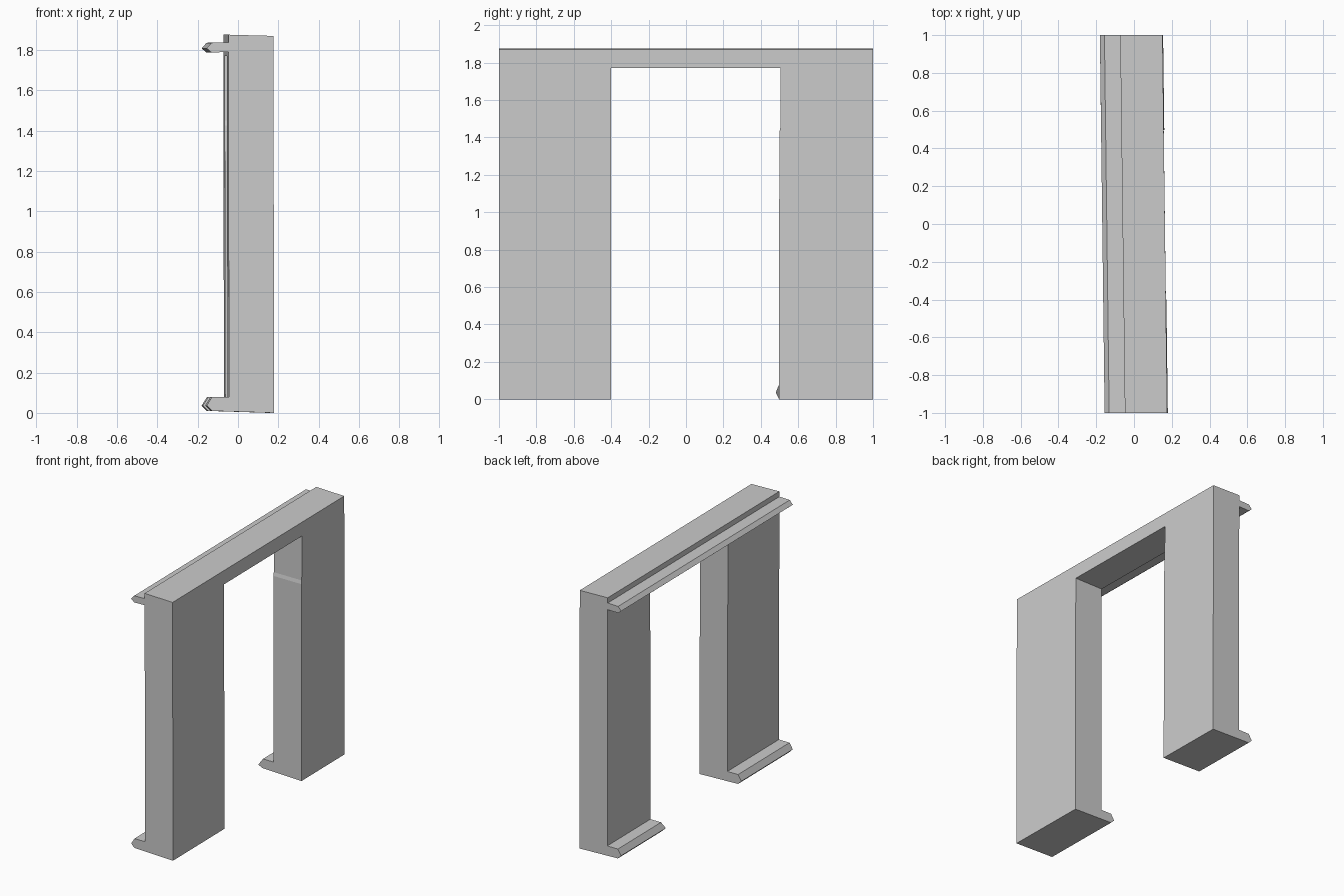
import bpy, bmesh

if "Cube" in bpy.data.objects:
    bpy.data.objects.remove(bpy.data.objects["Cube"])


def prism(name, pts, to_a, to_b):
    """Closed prism between two placements of the same 2D outline."""
    bm = bmesh.new()
    a = [bm.verts.new(to_a(*p)) for p in pts]
    b = [bm.verts.new(to_b(*p)) for p in pts]
    bm.faces.new(a)
    bm.faces.new(b[::-1])
    for i in range(len(pts)):
        j = (i + 1) % len(pts)
        bm.faces.new((a[j], a[i], b[i], b[j]))
    bmesh.ops.recalc_face_normals(bm, faces=bm.faces[:])
    me = bpy.data.meshes.new(name)
    bm.to_mesh(me)
    bm.free()
    ob = bpy.data.objects.new(name, me)
    bpy.context.collection.objects.link(ob)
    return ob


# Wall section (x, z) with base moulding and top moulding
section = [
    (0.1665, 0.0), (0.1635, 1.87), (-0.0605, 1.876),
    (-0.0605, 1.838), (-0.144, 1.836), (-0.168, 1.808), (-0.144, 1.788),
    (-0.0605, 1.79), (-0.057, 0.078), (-0.142, 0.078),
    (-0.168, 0.036), (-0.142, 0.01),
]
# The wall runs along y with a slight skew
SKEW = 0.0125
wall = prism("door_surround", section,
             lambda x, z: (x + SKEW, -1, z),
             lambda x, z: (x - SKEW, 1, z))

# Doorway outline (y, z), with the small step in the far jamb
opening = [(-0.4, -0.2), (-0.4, 1.77), (0.506, 1.77), (0.504, 1.45),
           (0.499, 1.425), (0.497, -0.2)]
cutter = prism("doorway_cutter", opening,
               lambda y, z: (-0.5, y, z),
               lambda y, z: (0.5, y, z))
cutter.hide_render = True

mod = wall.modifiers.new("doorway", 'BOOLEAN')
mod.operation = 'DIFFERENCE'
mod.solver = 'EXACT'
mod.object = cutter

# Bake the cut, then draw out the pointed end of the base moulding
deps = bpy.context.evaluated_depsgraph_get()
baked = bpy.data.meshes.new_from_object(wall.evaluated_get(deps))
wall.modifiers.clear()
wall.data = baked
bpy.data.objects.remove(cutter)
for v in baked.vertices:
    if v.co.x < -0.16 and 0.4 < v.co.y < 0.6 and v.co.z < 0.06:
        v.co.y = 0.48
